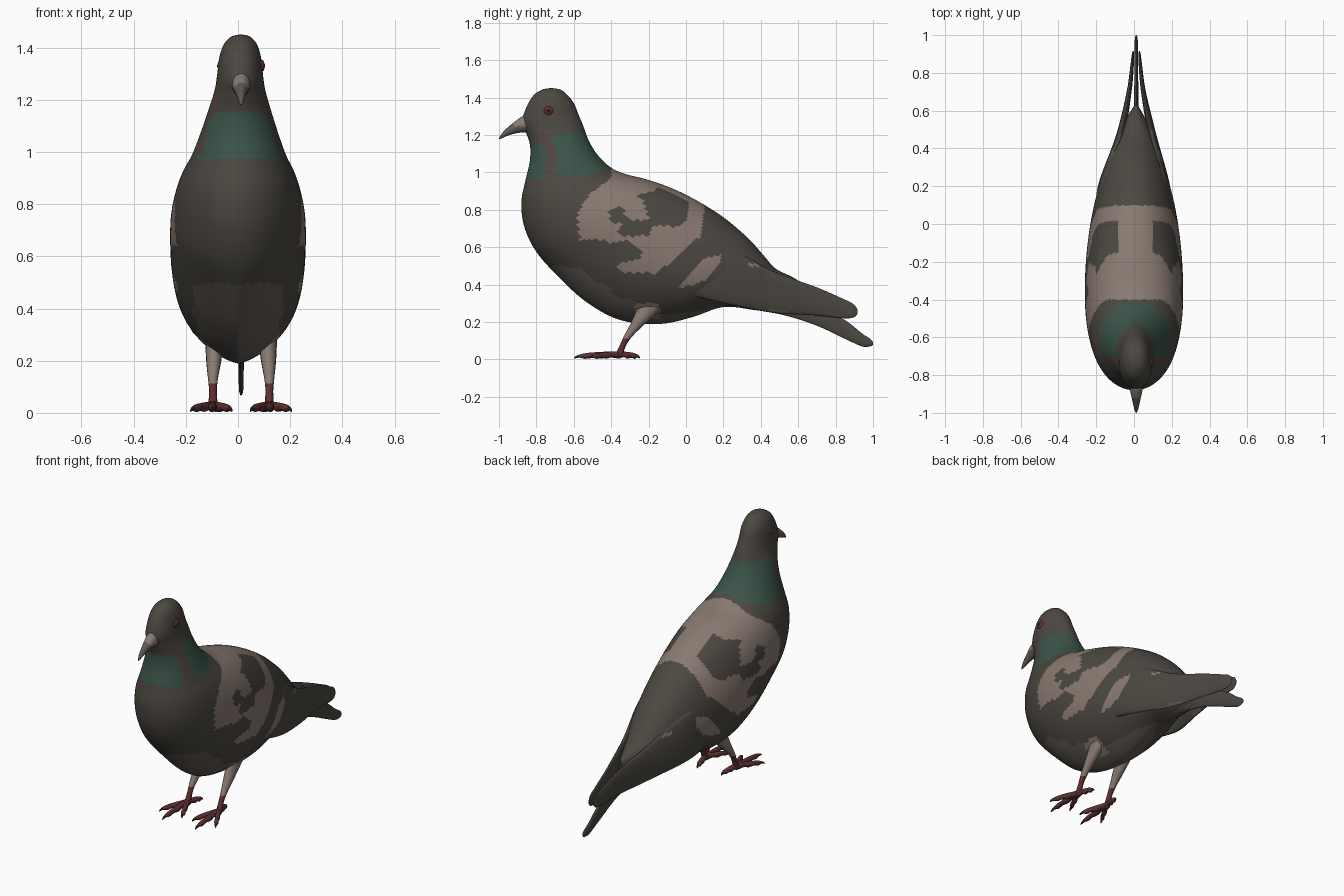
import bpy, bmesh, math
from mathutils import Vector

if "Cube" in bpy.data.objects:
    bpy.data.objects.remove(bpy.data.objects["Cube"])

# ---- flat colours ----
COLOURS = [("dark_plumage", (0.072, 0.064, 0.053)), ("tan_plumage", (0.25, 0.195, 0.165)),
           ("belly_plumage", (0.115, 0.10, 0.085)), ("neck_green", (0.045, 0.09, 0.068)),
           ("neck_mauve", (0.088, 0.06, 0.055)), ("foot_red", (0.105, 0.028, 0.03)),
           ("eye_red", (0.16, 0.025, 0.03)), ("black", (0.015, 0.013, 0.012))]
DARK, TAN, BELLY, GREEN, MAUVE, RED, EYE, BLACK = range(8)
MATS = []
for label, rgb in COLOURS:
    m = bpy.data.materials.new(label)
    m.diffuse_color = (*rgb, 1)
    m.use_nodes = True
    m.node_tree.nodes["Principled BSDF"].inputs["Base Color"].default_value = m.diffuse_color
    MATS.append(m)
CX = 0.012  # slight sideways offset of head, legs and tail


def smooth(stations, n):
    """Catmull-Rom interpolation of equal-length tuples."""
    out = []
    last = len(stations) - 1
    for i in range(last):
        a, b, c, d = (stations[max(0, min(last, i + k))] for k in (-1, 0, 1, 2))
        for s in range(n):
            t = s / n
            out.append([q + 0.5 * t * (r - p + t * (2*p - 5*q + 4*r - u + t * (3*(q - r) + u - p)))
                        for p, q, r, u in zip(a, b, c, d)])
    return out + [list(stations[-1])]


def loft(name, rings, rule):
    """Skin closed rings, cap the ends and colour each face by a rule."""
    bm = bmesh.new()
    vs = [[bm.verts.new(p) for p in ring] for ring in rings]
    n = len(vs[0])
    for r0, r1 in zip(vs, vs[1:]):
        for k in range(n):
            bm.faces.new((r0[k], r0[(k+1) % n], r1[(k+1) % n], r1[k]))
    bm.faces.new(vs[0])
    bm.faces.new(vs[-1])
    bmesh.ops.recalc_face_normals(bm, faces=bm.faces)
    for f in bm.faces:
        f.material_index = rule(f.calc_center_median())
    mesh = bpy.data.meshes.new(name)
    bm.to_mesh(mesh)
    bm.free()
    for m in MATS:
        mesh.materials.append(m)
    ob = bpy.data.objects.new(name, mesh)
    bpy.context.collection.objects.link(ob)
    bpy.ops.object.select_all(action='DESELECT')
    ob.select_set(True)
    bpy.context.view_layer.objects.active = ob
    bpy.ops.object.shade_smooth_by_angle(angle=math.radians(50))
    return ob


def tube(name, stations, rule, upright=False, sides=16, n=6):
    """Stations are x, y, z, radius across, radius along the second axis."""
    rings = []
    for x, y, z, ra, rb in smooth(stations, n):
        ring = []
        for k in range(sides):
            a = 2 * math.pi * k / sides
            u, v = abs(ra) * math.cos(a), abs(rb) * math.sin(a)
            ring.append((x + u, y + v, z) if upright else (x + u, y, z + v))
        rings.append(ring)
    return loft(name, rings, rule)


def inside(poly, y, z):
    hit = False
    for (y0, z0), (y1, z1) in zip(poly, poly[1:] + poly[:1]):
        if (z0 > z) != (z1 > z) and y < y0 + (z - z0) * (y1 - y0) / (z1 - z0):
            hit = not hit
    return hit


# ---- plumage patches as side outlines (y, z) ----
SADDLE = [(-.40, 1.1), (-.40, .97), (-.52, .88), (-.58, .78), (-.57, .64), (-.46, .64), (-.38, .62),
          (-.30, .64), (-.24, .58), (-.25, .54), (-.37, .51), (-.35, .47), (-.17, .46), (-.06, .53),
          (0, .60), (.08, .66), (.09, .73), (.10, .82), (.10, 1.1)]
SADDLE_GAP = [(-.41, .80), (-.35, .82), (-.30, .74), (-.20, .75), (-.22, .83), (-.26, .88), (-.16, .90),
              (-.15, .96), (0, .90), (.02, .83), (0, .74), (-.05, .71), (-.18, .72), (-.20, .66),
              (-.36, .66), (-.35, .72), (-.41, .75)]
WING_BAR = [(-.03, .39), (.02, .46), (.10, .54), (.19, .56), (.18, .51), (.11, .43), (.02, .39)]
UNDERSIDE = [(-.76, .1), (-.73, .5), (-.55, .49), (-.50, .42), (-.43, .40), (-.38, .34), (-.27, .31),
             (-.20, .24), (0, .25), (.20, .285), (.55, .26), (.55, .1)]
COLLAR = [(-.92, .99), (-.92, 1.17), (-.80, 1.15), (-.70, 1.20), (-.60, 1.21), (-.44, 1.20), (-.42, 1.02),
          (-.60, .97), (-.68, 1.0), (-.72, .98), (-.78, .96)]
CHEEK = [(-.79, 1.24), (-.72, 1.22), (-.69, 1.06), (-.71, .98), (-.76, .99), (-.74, 1.12), (-.81, 1.17)]


def plumage(p):
    x, y, z = abs(p.x - CX), p.y, p.z
    if inside(CHEEK, y, z):
        return MAUVE
    if inside(COLLAR, y, z):
        return GREEN
    if inside(SADDLE, y, z):
        return DARK if inside(SADDLE_GAP, y, z) and x > 0.09 else TAN
    if inside(WING_BAR, y, z) or math.hypot(y - .36, z - .5) < .018:
        return TAN
    if -.27 < y < -.14 and z < .30 and x > .06:
        return TAN
    return BELLY if inside(UNDERSIDE, y, z) else DARK


# ---- head, neck and body: back y/z, front y/z, half width ----
BODY = [(-.71, 1.45, -.73, 1.45, .006), (-.67, 1.442, -.77, 1.442, .036), (-.635, 1.415, -.815, 1.412, .063),
        (-.60, 1.37, -.85, 1.355, .08), (-.575, 1.31, -.875, 1.28, .088), (-.55, 1.25, -.86, 1.225, .097),
        (-.52, 1.17, -.835, 1.15, .12), (-.47, 1.09, -.835, 1.06, .148), (-.40, 1.025, -.86, .95, .18),
        (-.32, .99, -.88, .84, .215), (-.22, .965, -.865, .71, .24), (-.10, .925, -.80, .575, .257),
        (0, .88, -.68, .44, .26), (.10, .825, -.53, .305, .255), (.20, .76, -.35, .21, .24),
        (.28, .695, -.14, .19, .215), (.35, .63, .03, .225, .185), (.42, .55, .20, .28, .15),
        (.48, .485, .36, .265, .11), (.57, .44, .50, .245, .06), (.63, .40, .60, .25, .015)]
rings = []
for i, (by, bz, fy, fz, w) in enumerate(smooth(BODY, 11)):
    keel = 1 + 0.45 * max(0, min(1, (i / 11 - 11) / 3))  # belly narrows to a keel
    ring = []
    for k in range(96):
        a = 2 * math.pi * k / 96
        c, s = math.cos(a), math.sin(a)
        if c < 0:
            s = math.copysign(abs(s) ** keel, s)
        ring.append((CX * (1 - w / .26) + w * s, (by+fy)/2 + (by-fy)/2 * c, (bz+fz)/2 + (bz-fz)/2 * c))
    rings.append(ring)
loft("body", rings, plumage)

# ---- tail fan, a thin upright blade ----
tube("tail", [(CX, .35, .34, .03, .07), (CX, .53, .30, .014, .065), (CX, .70, .235, .011, .055),
              (CX, .85, .16, .010, .05), (CX, .94, .105, .009, .035), (CX, .985, .09, .007, .02),
              (CX, 1.0, .085, .002, .006)], lambda p: DARK, sides=24)

# ---- beak with pale upper base ----
tube("beak", [(CX, -.84, 1.26, .036, .05), (CX, -.88, 1.255, .033, .042), (CX, -.93, 1.232, .022, .028),
              (CX, -.97, 1.207, .013, .018), (CX, -.99, 1.19, .007, .010), (CX, -1.0, 1.181, .001, .002)],
     lambda p: TAN if p.y > -.925 and p.z > 1.245 else BELLY, sides=20)


def ball(name, centre, size, colour):
    cx, cy, cz = centre
    rx, ry, rz = size
    rr = []
    for j in range(13):
        t = math.pi * (0.01 + 0.98 * j / 12)
        rr.append([(cx + rx * math.cos(t), cy + ry * math.sin(t) * math.cos(a),
                    cz + rz * math.sin(t) * math.sin(a))
                   for a in (2 * math.pi * k / 20 for k in range(20))])
    return loft(name, rr, lambda p: colour)


for side, s in (("left", -1), ("right", 1)):
    # folded wing tip
    tube(side + "_wing", [(s*.175, 0, .45, .03, .10), (s*.163, .20, .45, .028, .15),
                          (CX + s*.085, .47, .36, .022, .11), (CX + s*.038, .70, .31, .013, .075),
                          (CX + s*.022, .84, .272, .009, .052), (CX + s*.018, .895, .26, .006, .036),
                          (CX + s*.016, .917, .255, .002, .012)], plumage, sides=32, n=10)
    # eye
    ball(side + "_eye", (CX + s*.080, -.735, 1.33), (.010, .025, .023), EYE)
    ball(side + "_pupil", (CX + s*.086, -.735, 1.33), (.006, .012, .011), BLACK)
    # feathered thigh running into a bare shank
    fx = CX + s * .108
    tube(side + "_leg", [(CX + s*.10, -.13, .38, .045, .09), (CX + s*.102, -.19, .28, .036, .068),
                         (CX + s*.105, -.25, .20, .029, .042), (fx, -.305, .13, .019, .024),
                         (fx, -.335, .08, .015, .017), (fx, -.36, .02, .019, .02)],
         lambda p: RED if p.z < .115 else TAN, upright=True)
    # toes with dark claws
    for label, tx, ty in (("middle", .005, -.6), ("outer", .085, -.515), ("inner", -.072, -.52), ("back", -.025, -.245)):
        pts = []
        for t, z, r in ((-.06, .022, .012), (0, .024, .019), (.25, .027, .015), (.4, .022, .018), (.6, .023, .014),
                        (.74, .018, .015), (.86, .018, .009), (.95, .013, .006), (1, .006, .002)):
            pts.append((fx + s * tx * t, -.36 + (ty + .36) * t, z, r, r))
        tube(f"{side}_{label}_toe", pts,
             lambda p, ty=ty: BLACK if (p.y + .36) / (ty + .36) > .88 else RED, sides=12, n=3)
